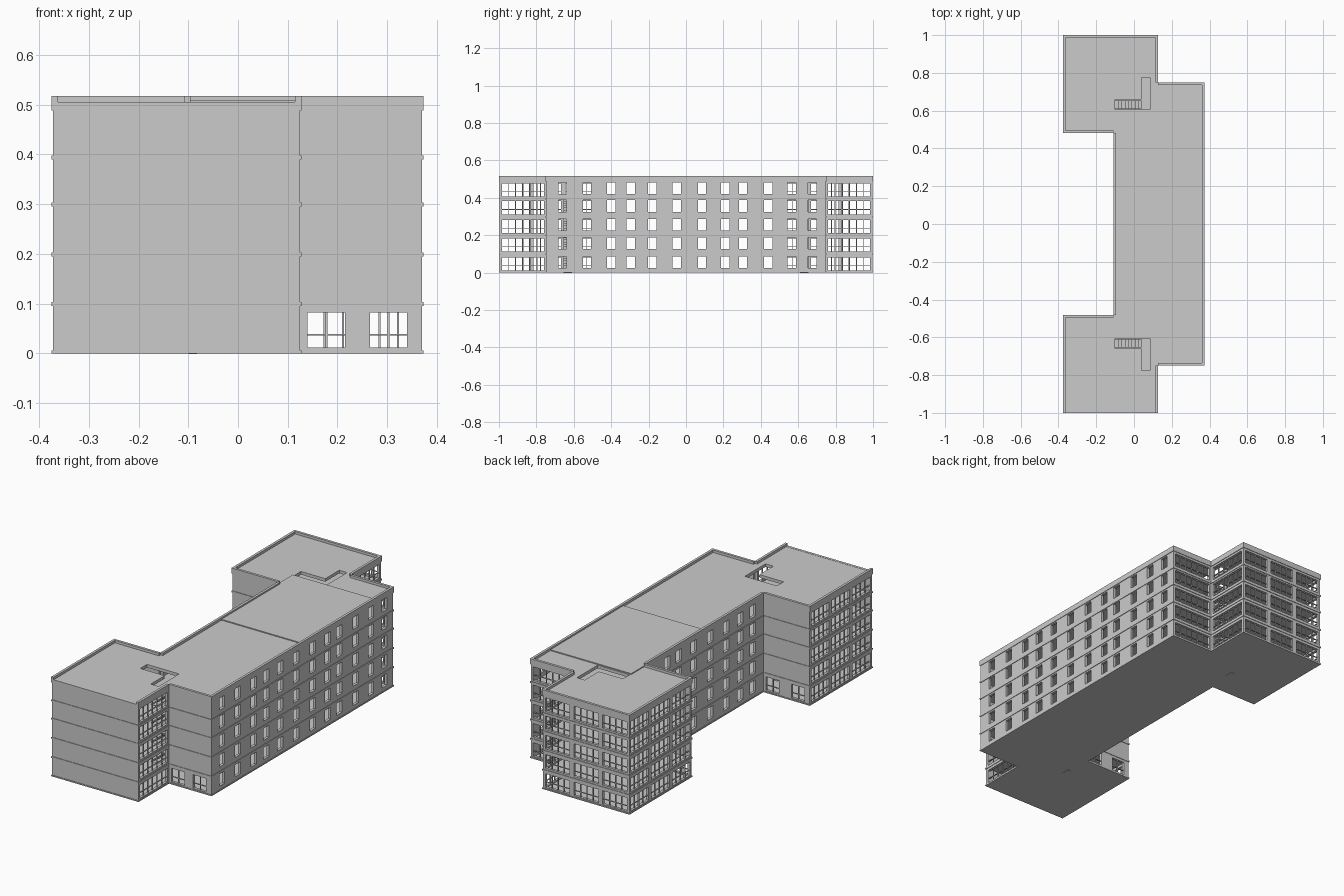
import bpy, bmesh
from mathutils import Vector, Matrix

if "Cube" in bpy.data.objects:
    bpy.data.objects.remove(bpy.data.objects["Cube"])

LEVELS = [0.0, 0.1, 0.2, 0.3, 0.395, 0.49]
T = 0.014  # wall thickness
# counter-clockwise footprint: two offset wings joined by a long bar
OUTLINE = [(-.372, -.997), (.125, -.997), (.125, -.747), (.37, -.747),
           (.37, .747), (.125, .747), (.125, .997), (-.372, .997),
           (-.372, .485), (-.105, .485), (-.105, -.485), (-.372, -.485)]
STYLES = ["solid", "glazed", "ground", "punched", "glazed", "glazed",
          "glazed", "glazed", "ground", "punched", "ground", "glazed"]
NAMES = ["south_end_wall", "south_wing_east_glazing", "bar_south_wall", "east_window_wall",
         "bar_north_glazing", "north_wing_east_glazing", "north_end_glazing",
         "north_wing_west_glazing", "north_wing_inner_wall", "west_window_wall",
         "south_wing_inner_wall", "south_wing_west_glazing"]
WINDOW_Y = [-.66, -.53, -.40, -.295, -.18, -.05, .085, .21, .305, .44, .565, .675]


def finish(bm, name):
    mesh = bpy.data.meshes.new(name)
    bm.to_mesh(mesh)
    bm.free()
    ob = bpy.data.objects.new(name, mesh)
    bpy.context.collection.objects.link(ob)
    return ob


def box(bm, x0, x1, y0, y1, z0, z1, frame=Matrix()):
    size = Matrix.Diagonal((x1 - x0, y1 - y0, z1 - z0, 1))
    mid = Matrix.Translation(((x0 + x1) / 2, (y0 + y1) / 2, (z0 + z1) / 2))
    bmesh.ops.create_cube(bm, size=1, matrix=frame @ mid @ size)


def edge_frame(a, b):
    """Local x runs along the wall, local y points into the building."""
    d = (Vector(b) - Vector(a)).normalized()
    return Matrix(((d.x, -d.y, 0, a[0]), (d.y, d.x, 0, a[1]), (0, 0, 1, 0), (0, 0, 0, 1)))


def storey(bm, frame, length, z0, z1, openings, sill, head):
    """One storey of wall with rectangular holes left between piers."""
    if not openings:
        box(bm, 0, length, 0, T, z0, z1, frame)
        return
    box(bm, 0, length, 0, T, z0, z0 + sill, frame)
    box(bm, 0, length, 0, T, z0 + head, z1, frame)
    cuts = [0] + [u for o in openings for u in o] + [length]
    for u0, u1 in zip(cuts[::2], cuts[1::2]):
        box(bm, u0, u1, 0, T, z0 + sill, z0 + head, frame)


def glazing_bars(bm, frame, openings, z0, sill, head):
    for u0, u1 in openings:
        n = max(2, round((u1 - u0) / 0.04))
        for k in range(1, n):
            u = u0 + (u1 - u0) * k / n
            box(bm, u - .002, u + .002, .004, .010, z0 + sill, z0 + head, frame)
        box(bm, u0, u1, .004, .010, z0 + .036, z0 + .039, frame)


# outer walls
for i, (a, style, name) in enumerate(zip(OUTLINE, STYLES, NAMES)):
    b = OUTLINE[(i + 1) % len(OUTLINE)]
    frame = edge_frame(a, b)
    length = (Vector(b) - Vector(a)).length
    bm = bmesh.new()
    for s in range(5):
        z0, z1 = LEVELS[s], LEVELS[s + 1]
        openings, sill, head = [], .012, .082
        if style == "punched":
            sill, head = .025, .087
            sign = 1 if b[1] > a[1] else -1
            us = sorted((y - a[1]) * sign for y in WINDOW_Y)
            openings = [(u - .022, u + .022) for u in us if .03 < u < length - .03]
        elif style == "ground" and s == 0:
            openings = [(.015, .09), (length - .105, length - .03)]
        elif style == "glazed":
            bays = max(1, round(length / .17))
            step = length / bays
            openings = [(k * step + .012, (k + 1) * step - .012) for k in range(bays)]
        storey(bm, frame, length, z0, z1, openings, sill, head)
        if style == "glazed" or (style == "ground" and openings):
            glazing_bars(bm, frame, openings, z0, sill, head)
    finish(bm, name)


def plate(name, points, z0, z1):
    bm = bmesh.new()
    face = bm.faces.new([bm.verts.new((x, y, z0)) for x, y in points])
    top = bmesh.ops.extrude_face_region(bm, geom=[face])["geom"]
    bmesh.ops.translate(bm, vec=(0, 0, z1 - z0),
                        verts=[v for v in top if isinstance(v, bmesh.types.BMVert)])
    bmesh.ops.recalc_face_normals(bm, faces=bm.faces)
    return finish(bm, name)


def grown(points, d):
    """Offset a right-angled outline outward by d."""
    out = []
    for i, p in enumerate(points):
        e0 = (Vector(p) - Vector(points[i - 1])).normalized()
        e1 = (Vector(points[(i + 1) % len(points)]) - Vector(p)).normalized()
        out.append((p[0] + d * (e0.y + e1.y), p[1] - d * (e0.x + e1.x)))
    return out


# L-shaped stairwell cutters, mirrored to both wings
SLOT = [(-.1, .605), (.085, .605), (.085, .775), (.04, .775), (.04, .66), (-.1, .66)]
cutters = []
for sy, side in ((1, "north"), (-1, "south")):
    c = plate(side + "_stairwell_cutter", [(x, y * sy) for x, y in SLOT], .05, .6)
    c.hide_render = True
    c.hide_set(True)
    cutters.append(c)


def cut_stairwells(ob):
    for c in cutters:
        m = ob.modifiers.new("stairwell", "BOOLEAN")
        m.object, m.solver = c, "EXACT"


# floor slabs with a slim projecting edge
rim = grown(OUTLINE, .003)
plate("ground_slab", rim, 0, .006)
for n, z in enumerate(LEVELS[1:5]):
    cut_stairwells(plate(f"floor_slab_{n + 1}", rim, z - .005, z + .003))

# roof deck
cut_stairwells(plate("roof_deck", rim, .488, .504))

# raised northern roofing ending in a low step across the bar
bm = bmesh.new()
box(bm, -.105, .37, 0, .6, .503, .509)
cut_stairwells(finish(bm, "raised_roofing"))

# parapet along all roof edges
bm = bmesh.new()
for i, a in enumerate(rim):
    b = rim[(i + 1) % len(rim)]
    tall = .505 if STYLES[i] == "solid" else .517
    box(bm, 0, (Vector(b) - Vector(a)).length, 0, .013, .49, tall, edge_frame(a, b))
finish(bm, "roof_parapet")

# stair flights inside each stairwell
for sy, side in ((1, "north"), (-1, "south")):
    bm = bmesh.new()
    for z0, z1 in zip(LEVELS[:4], LEVELS[1:5]):
        for k in range(8):
            x = -.1 + .0175 * k
            z = z0 + (z1 - z0) * (k + 1) / 8
            y0, y1 = sorted((.61 * sy, .655 * sy))
            box(bm, x, x + .0175, y0, y1, z - .014, z)
    finish(bm, side + "_stairs")
